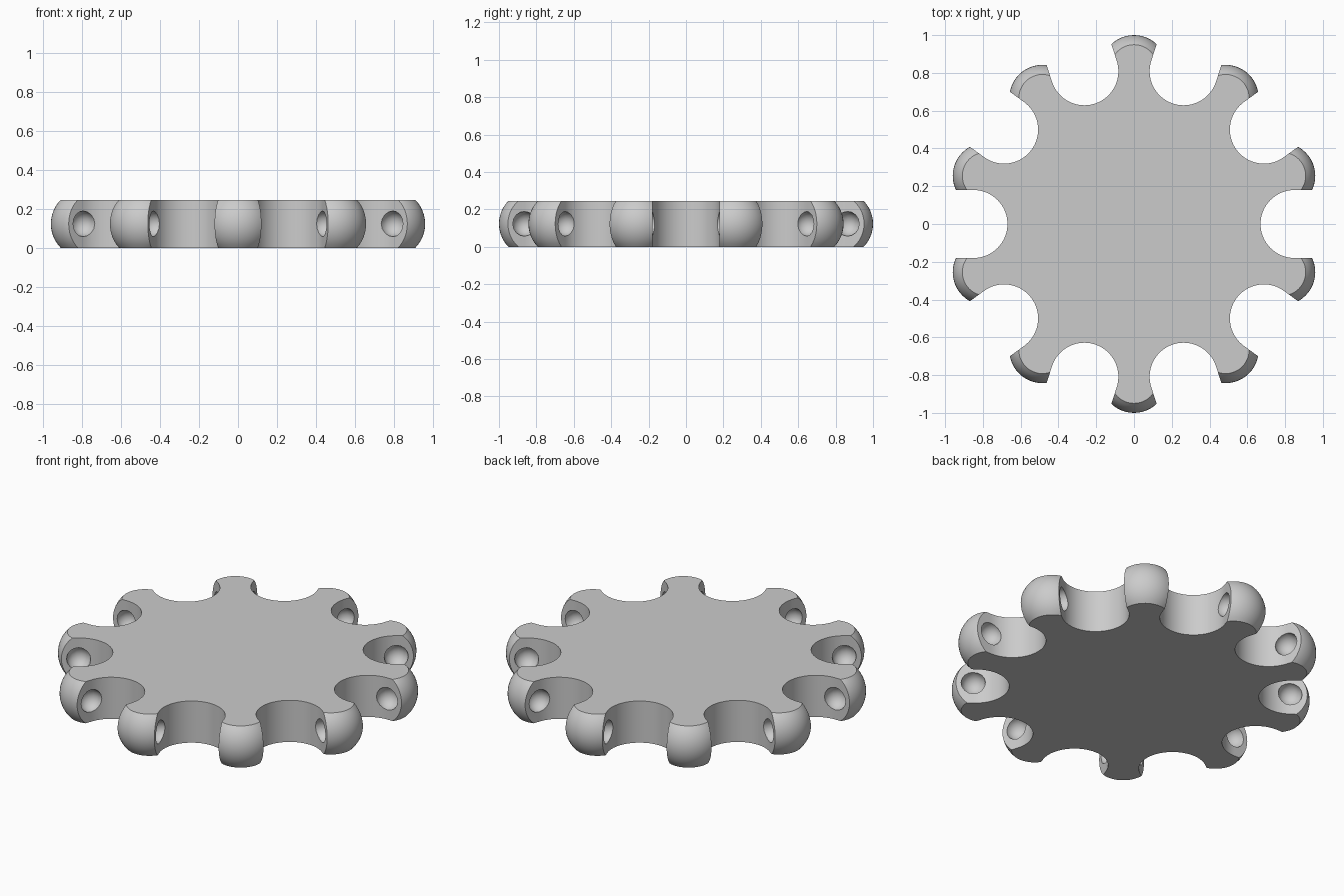
import bpy
import bmesh
from math import cos, sin, pi, radians
from mathutils import Matrix, Vector

LOBES = 10
HEIGHT = 0.246
MID = HEIGHT / 2
SLOT_CENTRE, SLOT_RADIUS = 0.85, 0.18
TIP_CENTRE, TIP_RADIUS = 0.825, 0.175
DENT_RADIUS = 0.066

old = bpy.data.objects.get("Cube")
if old:
    bpy.data.objects.remove(old, do_unlink=True)

grey = bpy.data.materials.new("plain grey")
grey.use_nodes = True
grey.diffuse_color = (0.6, 0.6, 0.6, 1)
grey.node_tree.nodes["Principled BSDF"].inputs["Base Color"].default_value = (0.6, 0.6, 0.6, 1)


def make_object(name, bm):
    bmesh.ops.recalc_face_normals(bm, faces=bm.faces)
    mesh = bpy.data.meshes.new(name)
    bm.to_mesh(mesh)
    bm.free()
    mesh.materials.append(grey)
    obj = bpy.data.objects.new(name, mesh)
    bpy.context.collection.objects.link(obj)
    return obj


def add_prism(bm, points, low, high):
    base = bm.faces.new([bm.verts.new((x, y, low)) for x, y in points])
    top = bmesh.ops.extrude_face_region(bm, geom=[base], use_keep_orig=True)["geom"]
    verts = [v for v in top if isinstance(v, bmesh.types.BMVert)]
    bmesh.ops.translate(bm, verts=verts, vec=(0, 0, high - low))


def add_ball(bm, centre, radius, segments):
    bmesh.ops.create_uvsphere(bm, u_segments=segments, v_segments=segments // 2,
                              radius=radius, matrix=Matrix.Translation(centre))


def combine(target, cutter, operation):
    mod = target.modifiers.new("combine", 'BOOLEAN')
    mod.object, mod.operation, mod.solver = cutter, operation, 'EXACT'
    bpy.context.view_layer.objects.active = target
    bpy.ops.object.modifier_apply(modifier=mod.name)
    bpy.data.objects.remove(cutter, do_unlink=True)


# Central disc, left tall so the slab can trim it with the tips
bm = bmesh.new()
disc = [(0.86 * cos(2 * pi * i / 120), 0.86 * sin(2 * pi * i / 120)) for i in range(120)]
add_prism(bm, disc, -0.2, 0.45)
wheel = make_object("lobed_wheel", bm)

# Rounded tips on the lobes
bm = bmesh.new()
for i in range(LOBES):
    a = radians(18 + 36 * i)
    add_ball(bm, (TIP_CENTRE * cos(a), TIP_CENTRE * sin(a), MID), TIP_RADIUS, 48)
combine(wheel, make_object("tips", bm), 'UNION')

# Flat top and bottom
bm = bmesh.new()
add_prism(bm, [(-2, -2), (2, -2), (2, 2), (-2, 2)], 0, HEIGHT)
combine(wheel, make_object("slab", bm), 'INTERSECT')

# Round-ended slots between the lobes
bm = bmesh.new()
for i in range(LOBES):
    turn = Matrix.Rotation(radians(36 * i), 2)
    outline = [Vector((1.3, SLOT_RADIUS))]
    for k in range(33):
        a = pi / 2 + pi * k / 32
        outline.append(Vector((SLOT_CENTRE + SLOT_RADIUS * cos(a), SLOT_RADIUS * sin(a))))
    outline.append(Vector((1.3, -SLOT_RADIUS)))
    add_prism(bm, [turn @ p for p in outline], -0.5, 0.7)
combine(wheel, make_object("slots", bm), 'DIFFERENCE')

# Ball dents on both sides of each slot
bm = bmesh.new()
for i in range(LOBES):
    turn = Matrix.Rotation(radians(36 * i), 3, 'Z')
    for side in (-1, 1):
        add_ball(bm, turn @ Vector((SLOT_CENTRE, side * SLOT_RADIUS, MID)), DENT_RADIUS, 16)
combine(wheel, make_object("dents", bm), 'DIFFERENCE')

# Smooth curves with crisp rims
bpy.ops.object.select_all(action='DESELECT')
wheel.select_set(True)
bpy.context.view_layer.objects.active = wheel
bpy.ops.object.shade_smooth_by_angle(angle=radians(30))
